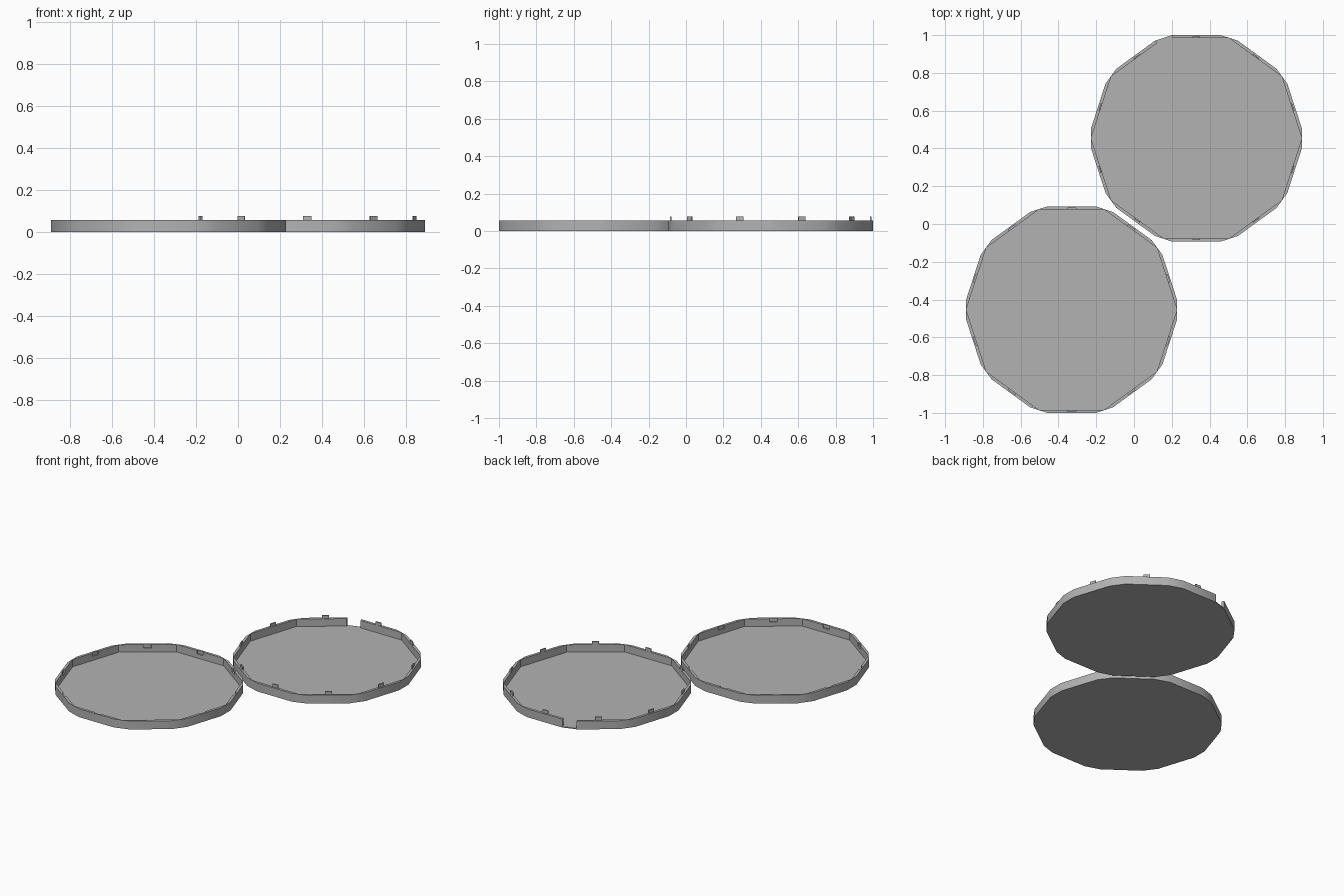
import bpy, bmesh, math
from mathutils import Matrix, Vector

if "Cube" in bpy.data.objects:
    bpy.data.objects.remove(bpy.data.objects["Cube"])

H, FLOOR = 0.055, 0.006          # rim height, floor thickness
R_OUT, APO_IN = 0.5616, 0.5305   # outer corner radius, inner apothem
R_IN = APO_IN / math.cos(math.radians(18))
CX, CY = 0.3305, 0.4535          # tray centre

grey = bpy.data.materials.new("plain grey")
grey.diffuse_color = (0.45, 0.45, 0.45, 1)
grey.use_nodes = True
grey.node_tree.nodes["Principled BSDF"].inputs["Base Color"].default_value = grey.diffuse_color


def new_object(name, bm):
    bmesh.ops.recalc_face_normals(bm, faces=bm.faces)
    me = bpy.data.meshes.new(name)
    bm.to_mesh(me)
    bm.free()
    me.materials.append(grey)
    ob = bpy.data.objects.new(name, me)
    bpy.context.collection.objects.link(ob)
    return ob


def prism(name, pts, z0, z1):
    bm = bmesh.new()
    face = bm.faces.new([bm.verts.new((x, y, z0)) for x, y in pts])
    ext = bmesh.ops.extrude_face_region(bm, geom=[face])
    verts = [v for v in ext["geom"] if isinstance(v, bmesh.types.BMVert)]
    bmesh.ops.translate(bm, verts=verts, vec=(0, 0, z1 - z0))
    return new_object(name, bm)


def ring(radius, angles):
    return [(radius * math.cos(math.radians(a)), radius * math.sin(math.radians(a)))
            for a in angles]


def blocks(name, angles, r0, r1, width, z0, z1):
    """Boxes placed radially around the origin at the given angles."""
    bm = bmesh.new()
    for a in angles:
        m = (Matrix.Rotation(math.radians(a), 4, 'Z')
             @ Matrix.Translation(((r0 + r1) / 2, 0, (z0 + z1) / 2))
             @ Matrix.Diagonal((r1 - r0, width, z1 - z0, 1)))
        bmesh.ops.create_cube(bm, size=1, matrix=m)
    return new_object(name, bm)


def cut(ob, cutter):
    mod = ob.modifiers.new("cut", 'BOOLEAN')
    mod.operation, mod.solver, mod.object = 'DIFFERENCE', 'EXACT', cutter
    bpy.context.view_layer.objects.active = ob
    bpy.ops.object.modifier_apply(modifier=mod.name)
    bpy.data.objects.remove(cutter)


def tray(name):
    # ten-sided pan with clipped outer corners and sharp inner corners
    outer = ring(R_OUT, [36 * i + d for i in range(10) for d in (-5, 5)])
    ob = prism(name, outer, 0, H)
    cut(ob, prism("hollow", ring(R_IN, range(0, 360, 36)), FLOOR, H + 0.1))
    return ob


def finish(ob, x, y):
    ob.location = (x, y, 0)
    bpy.ops.object.select_all(action='DESELECT')
    ob.select_set(True)
    bpy.context.view_layer.objects.active = ob
    bpy.ops.object.shade_smooth_by_angle(angle=math.radians(30))


mids = range(18, 360, 36)

# lid: rim with a thumb notch at one corner and ten clip tabs
lid = tray("lid_tray")
cut(lid, blocks("thumb_notch", [108], 0.5, 0.6, 0.088, FLOOR, H + 0.1))
finish(lid, CX, CY)
tabs = blocks("clip_tabs", mids, APO_IN + 0.001, APO_IN + 0.008, 0.04, H - 0.005, 0.076)
finish(tabs, CX, CY)

# base: rim with ten slots that receive the tabs
base = tray("base_tray")
cut(base, blocks("tab_slots", mids, APO_IN - 0.01, APO_IN + 0.009, 0.045, H - 0.022, H + 0.1))
finish(base, -CX, -CY)
